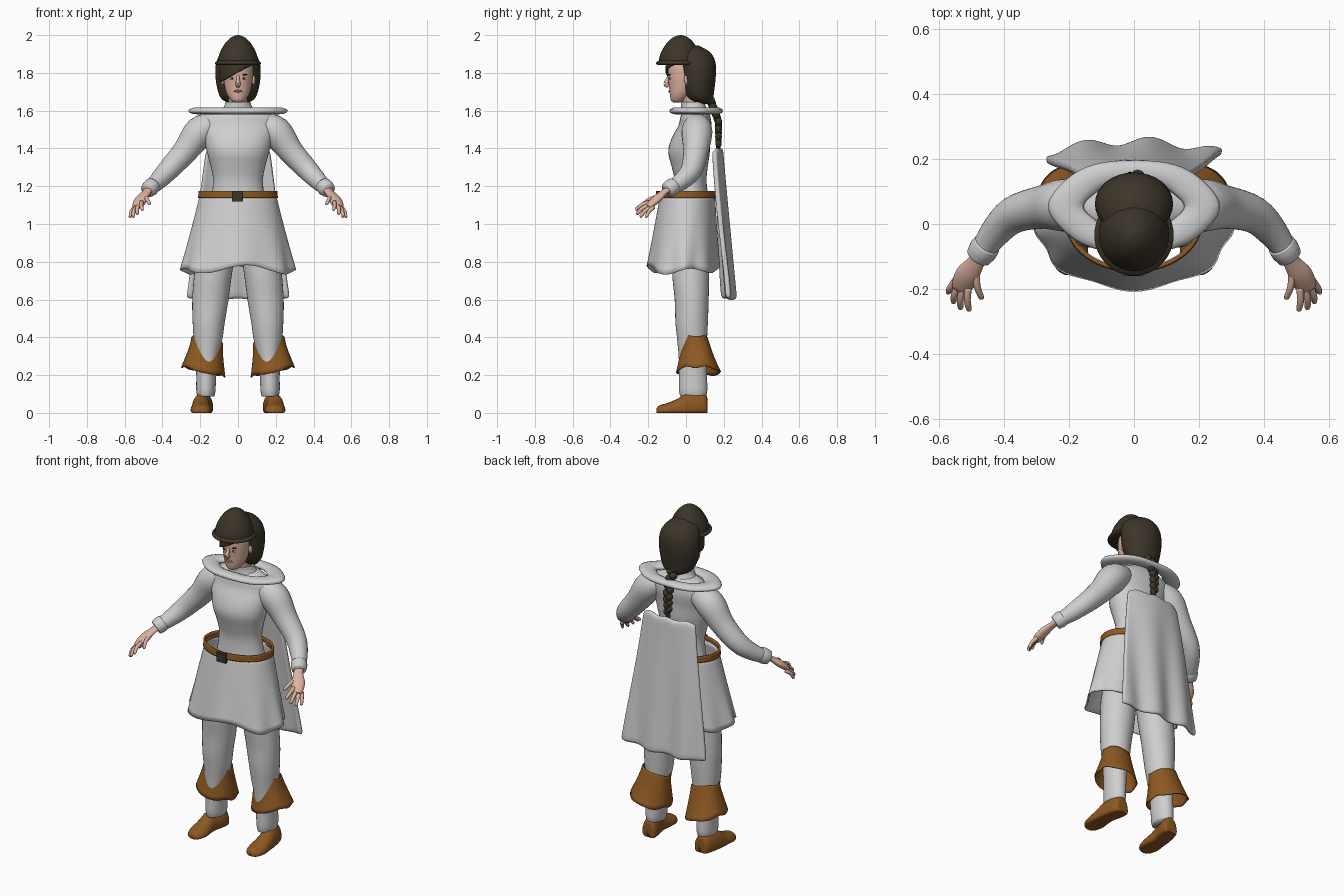
import bpy
import bmesh
from math import sin, cos, pi, sqrt
from mathutils import Vector

if "Cube" in bpy.data.objects:
    bpy.data.objects.remove(bpy.data.objects["Cube"])


def material(name, *rgb):
    m = bpy.data.materials.new(name)
    m.use_nodes = True
    m.diffuse_color = (*rgb, 1)
    m.node_tree.nodes["Principled BSDF"].inputs["Base Color"].default_value = (*rgb, 1)
    return m


CLOTH = material("white cloth", .62, .62, .62)
LEATHER = material("brown leather", .27, .1, .016)
HAIR = material("dark brown hair", .045, .035, .022)
SKIN = material("skin", .72, .45, .35)
LIPS = material("lips", .42, .2, .16)
DARK = material("dark iris", .02, .015, .012)
EYE = material("eye white", .7, .68, .65)


def finish(name, bm, mat, thick=0.0, smooth=True):
    bmesh.ops.recalc_face_normals(bm, faces=bm.faces)
    me = bpy.data.meshes.new(name)
    bm.to_mesh(me)
    bm.free()
    me.materials.append(mat)
    if smooth:
        me.shade_smooth()
    ob = bpy.data.objects.new(name, me)
    bpy.context.collection.objects.link(ob)
    if thick:
        mod = ob.modifiers.new("thickness", "SOLIDIFY")
        mod.thickness = thick
        mod.offset = 0
    return ob


def bridge(rings, caps=True, closed=True):
    """Join rings of points into a surface."""
    bm = bmesh.new()
    vs = [[bm.verts.new(p) for p in ring] for ring in rings]
    n = len(vs[0])
    for a, b in zip(vs, vs[1:]):
        for i in range(n if closed else n - 1):
            j = (i + 1) % n
            bm.faces.new((a[i], a[j], b[j], b[i]))
    if caps:
        bm.faces.new(vs[0])
        bm.faces.new(vs[-1])
    return bm


def spline(rows, k=4):
    """Catmull-Rom interpolation of tuples."""
    rows = [Vector(r) for r in rows]
    p = [rows[0]] + rows + [rows[-1]]
    out = []
    for a, b, c, d in zip(p, p[1:], p[2:], p[3:]):
        for i in range(k):
            t = i / k
            out.append(b + (c - a) * (t / 2) + (a * 2 - b * 5 + c * 4 - d) * (t * t / 2)
                       + (b * 3 - a - c * 3 + d) * (t ** 3 / 2))
    return out + [rows[-1]]


def loft(rows, cx=0, side=1, n=32, caps=True):
    """Stack of ellipses; each row is z, cy, rx, ry and optionally cx."""
    rings = []
    for r in spline(rows):
        x0 = r[4] if len(r) > 4 else cx
        rings.append([(side * (x0 + r[2] * cos(2 * pi * i / n)),
                       r[1] + r[3] * sin(2 * pi * i / n), r[0]) for i in range(n)])
    return bridge(rings, caps)


def tube(rows, side=1, flat=1.0, n=16):
    """Round limb along a path; each row is x, y, z, radius."""
    pts = spline(rows)
    rings = []
    for i, p in enumerate(pts):
        t = (pts[min(i + 1, len(pts) - 1)] - pts[max(i - 1, 0)]).to_3d().normalized()
        u = t.cross(Vector((0, 0, 1))).normalized()
        w = u.cross(t)
        ring = [p.to_3d() + p[3] * (u * cos(2 * pi * j / n) + w * flat * sin(2 * pi * j / n))
                for j in range(n)]
        rings.append([(side * q.x, q.y, q.z) for q in ring])
    return bridge(rings)


def ball(name, loc, size, mat, tilt=0.0):
    bm = bmesh.new()
    bmesh.ops.create_uvsphere(bm, u_segments=16, v_segments=10, radius=1)
    ob = finish(name, bm, mat)
    ob.location, ob.scale, ob.rotation_euler = loc, size, (0, tilt, 0)
    return ob


# Tunic body and hips
finish("tunic", loft([(1.61, .05, .1, .06), (1.57, .05, .19, .078), (1.52, .047, .2, .088),
                      (1.45, .025, .18, .103), (1.38, .016, .165, .11), (1.3, .02, .143, .095),
                      (1.22, .025, .132, .084), (1.1, .03, .15, .095), (.95, .03, .185, .1),
                      (.84, .025, .17, .085)]), CLOTH)

# Skirt with folds that deepen toward the hem
N, STEPS = 96, 14
rings = []
for s in range(STEPS + 1):
    v = s / STEPS
    ring = []
    for i in range(N):
        a = 2 * pi * i / N
        f = 1 + .035 * v * v * cos(8 * a + .6 * sin(2 * a))
        ring.append(((.2 + .095 * v) * f * cos(a),
                     .008 - .022 * v + (.143 + .042 * v) * f * sin(a),
                     1.15 - v * (.395 + .018 * cos(4 * a + 2.4) + .01 * cos(2 * a))))
    rings.append(ring)
finish("skirt", bridge(rings, caps=False), CLOTH, .006)

# Belt and buckle
finish("belt", loft([(1.138, .006, .205, .149), (1.174, .006, .203, .147)], n=64, caps=False),
       LEATHER, .012)
bm = bmesh.new()
bmesh.ops.create_cube(bm, size=1)
buckle = finish("belt_buckle", bm, HAIR, smooth=False)
buckle.location, buckle.scale = (-.003, -.15, 1.146), (.06, .02, .056)

# Wide flattened neck ring
rings = []
for i in range(64):
    a = 2 * pi * i / 64
    f = 1 + .02 * cos(6 * a)
    ring = []
    for j in range(12):
        b = 2 * pi * j / 12
        ring.append(((.205 * f + .055 * cos(b)) * cos(a), .054 + (.108 * f + .036 * cos(b)) * sin(a),
                     1.599 + .019 * sin(b)))
    rings.append(ring)
finish("neck_ring", bridge(rings + rings[:1], caps=False), CLOTH)
finish("shirt_collar", loft([(1.59, .045, .09, .07), (1.62, .04, .07, .062), (1.645, .035, .062, .058)],
                            caps=False), CLOTH, .008)
finish("neck", loft([(1.58, .045, .065, .06), (1.64, .035, .052, .052), (1.72, .02, .052, .055)]), SKIN)

# Cape: a draped sheet
rings = []
for s in range(21):
    v = s / 20
    row = []
    for i in range(41):
        u = i / 20 - 1
        x = u * (.168 + .105 * v)
        row.append((x, .183 + .062 * v - .036 * u * u + .014 * v * cos(10 * pi * (x - .05)),
                    1.4 - .8 * v + .012 * u ** 8 * (2 * v - 1) + .004 * cos(9 * u)))
    rings.append(row)
cape = finish("cape", bridge(rings, caps=False, closed=False), CLOTH, .026)
mod = cape.modifiers.new("soft_edges", "SUBSURF")
mod.levels = mod.render_levels = 1

# Limbs, mirrored
FINGERS = {"little": ((.547, -.172, 1.088), (.573, -.213, 1.035)),
           "ring": ((.54, -.188, 1.088), (.556, -.243, 1.037)),
           "middle": ((.526, -.198, 1.1), (.534, -.262, 1.052)),
           "index": ((.51, -.196, 1.115), (.507, -.268, 1.075)),
           "thumb": ((.487, -.15, 1.145), (.468, -.232, 1.105))}
for side, tag in ((1, "left"), (-1, "right")):
    finish(tag + "_sleeve", tube([(.12, .058, 1.53, .06), (.2, .058, 1.49, .082), (.28, .052, 1.385, .067),
                                  (.37, .028, 1.285, .057), (.43, -.03, 1.222, .046),
                                  (.474, -.095, 1.182, .034)], side, n=24), CLOTH)
    finish(tag + "_sleeve_cuff", tube([(.452, -.063, 1.204, .043), (.464, -.08, 1.192, .045),
                                       (.478, -.1, 1.178, .04)], side, n=24), CLOTH)
    finish(tag + "_palm", tube([(.47, -.09, 1.185, .026), (.487, -.12, 1.165, .027),
                                (.513, -.158, 1.13, .037), (.532, -.197, 1.095, .03),
                                (.535, -.203, 1.09, .016)], side, .55), SKIN)
    for name, (a, b) in FINGERS.items():
        a, b = Vector(a), Vector(b)
        mid = a.lerp(b, .5) + Vector((.004, -.003, .005))
        tip = a.lerp(b, .92)
        finish(f"{tag}_{name}_finger", tube([(*a, .012), (*mid, .0105), (*tip, .0085), (*b, .003)],
                                            side, n=8), SKIN)
    finish(tag + "_trouser_leg", loft([(.95, .03, .1, .095, .1), (.75, .025, .1, .098, .13),
                                       (.6, .03, .096, .09, .146), (.48, .03, .085, .086, .155),
                                       (.4, .032, .077, .08, .158), (.3, .035, .062, .074, .163),
                                       (.2, .037, .053, .074, .168), (.12, .038, .051, .075, .17),
                                       (.088, .038, .045, .068, .17)], side=side), CLOTH)

    # Flared boot top, tipped toward the inside
    bm = loft([(.395, .048, .08, .064, .163), (.33, .055, .088, .08, .17), (.218, .066, .114, .116, .184)],
              side=side, n=48, caps=False)
    for v in bm.verts:
        v.co.z += .22 * (abs(v.co.x) - .18) + .006 * cos(60 * v.co.y)
    finish(tag + "_boot_top", bm, LEATHER, .006)

    # Shoe: flat-soled cross-sections from heel to toe (y, half width, height)
    rings = []
    for y, w, h in spline([(.113, .02, .07), (.106, .042, .098), (.06, .05, .108), (.0, .048, .1),
                           (-.05, .052, .072), (-.1, .055, .052), (-.14, .042, .04), (-.157, .015, .024)]):
        ring = []
        for i in range(20):
            a = 2 * pi * i / 20
            lift = sin(a)
            ring.append((side * (.196 - .2 * max(0, y) + w * cos(a)), y,
                         max(0, h * (.25 + .75 * lift)) if lift > 0 else max(0, h * .25 * (1 + 2 * lift))))
        rings.append(ring)
    finish(tag + "_shoe", bridge(rings), LEATHER)

# Head and face
HEAD = [(1.643, -.045, .018, .02), (1.655, -.042, .038, .038), (1.69, -.028, .06, .058),
        (1.74, -.014, .073, .077), (1.79, -.008, .079, .088), (1.84, -.005, .078, .088),
        (1.9, .0, .06, .07)]
finish("head", loft(HEAD), SKIN)
finish("nose", tube([(0, -.088, 1.79, .007), (0, -.1, 1.76, .01), (0, -.106, 1.742, .014),
                     (0, -.092, 1.728, .009)]), SKIN)


def face_y(x, ry=.083, rx=.077, cy=-.011):
    return cy - ry * sqrt(1 - (x / rx) ** 2)


for side, tag in ((1, "left"), (-1, "right")):
    x = .031
    ball(tag + "_eye", (side * x, face_y(x) + .002, 1.77), (.013, .005, .006), EYE)
    ball(tag + "_iris", (side * x, face_y(x) - .001, 1.77), (.006, .004, .006), DARK)
    ball(tag + "_eyebrow", (side * .033, face_y(.033) - .001, 1.79), (.019, .006, .004), HAIR, -side * .2)
    ball(tag + "_ear", (side * .08, .01, 1.765), (.012, .02, .03), SKIN)
ball("lips", (0, -.087, 1.703), (.024, .007, .006), LIPS)

# Hair: back mass, slanted fringe and braid
finish("hair_back", loft([(1.635, .09, .035, .03), (1.66, .075, .085, .066), (1.71, .066, .108, .084),
                          (1.79, .063, .12, .095), (1.86, .055, .114, .1), (1.91, .035, .085, .092),
                          (1.945, .015, .035, .05)]), HAIR)
bm = loft([(1.69, -.008, .085, .08), (1.76, -.006, .092, .094), (1.82, -.004, .094, .1),
           (1.88, -.004, .09, .095)], n=48, caps=False)
bmesh.ops.bisect_plane(bm, geom=bm.verts[:] + bm.edges[:] + bm.faces[:], plane_co=(0, 0, 1.802),
                       plane_no=(-.55, 0, 1), clear_inner=True)
finish("hair_fringe", bm, HAIR, .008)
PLAITS = 14
for i in range(PLAITS):
    t = i / (PLAITS - 1)
    side = 1 if i % 2 else -1
    y = .122 + .05 * min(1, 1.9 * t)
    w = 1 - .3 * t
    ball(f"braid_plait_{i + 1}", (side * .012 * w, y, 1.675 - .25 * t),
         (.024 * w, .024 * w, .023), HAIR, side * .5)
ball("braid_end", (0, .17, 1.405), (.012, .012, .026), HAIR)

# Domed hat with a narrow brim
finish("hat_dome", loft([(1.85, -.032, .11, .115), (1.89, -.032, .102, .107), (1.93, -.031, .085, .09),
                         (1.965, -.03, .061, .066), (1.99, -.029, .033, .036), (2.0, -.029, .006, .006)]),
       HAIR)
finish("hat_brim", loft([(1.842, -.034, .112, .115), (1.848, -.034, .121, .124), (1.856, -.034, .12, .123),
                         (1.866, -.033, .106, .11)], n=48), HAIR)
